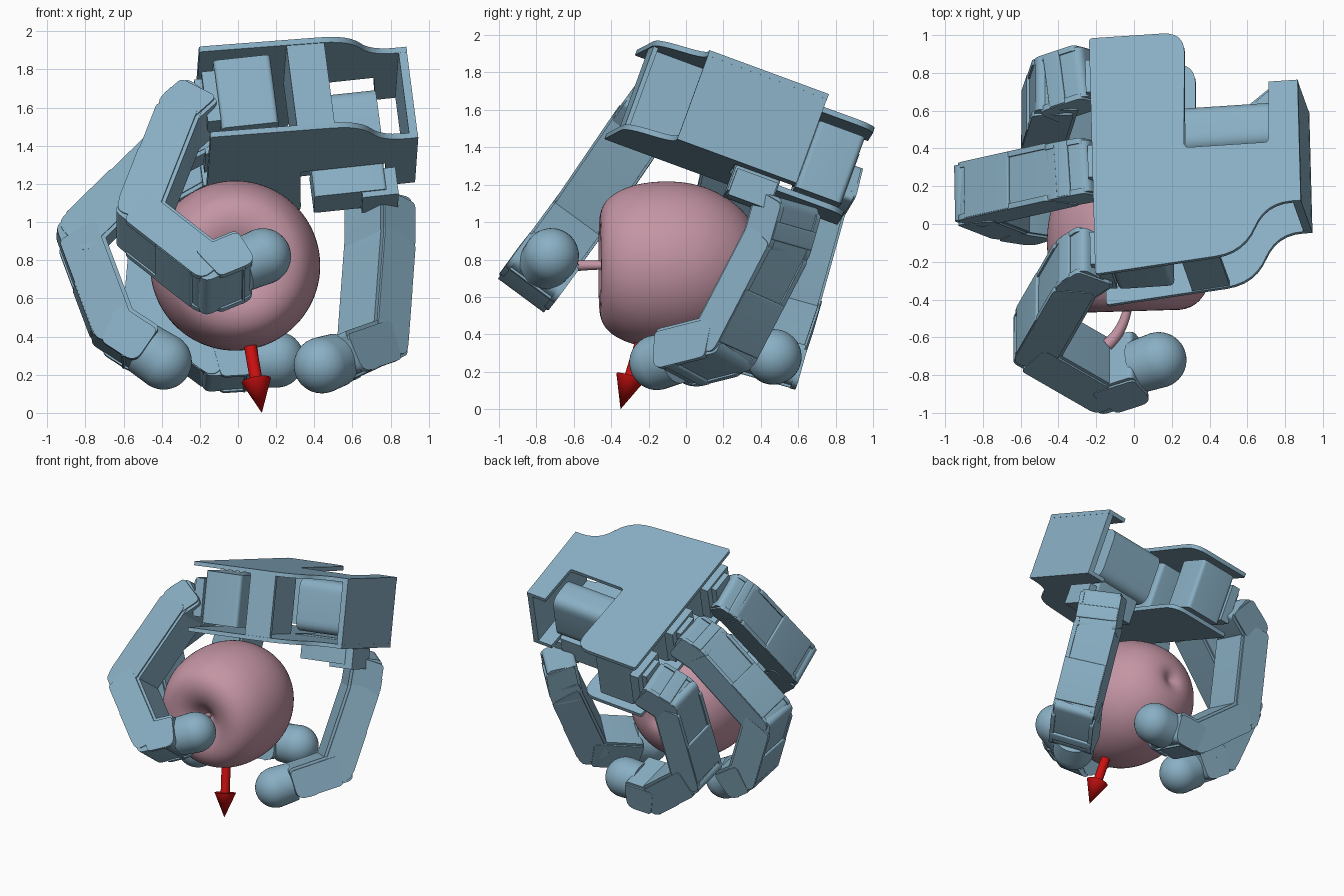
import bpy, bmesh, math
from mathutils import Vector, Matrix

if "Cube" in bpy.data.objects:
    bpy.data.objects.remove(bpy.data.objects["Cube"])


def material(name, rgb):
    m = bpy.data.materials.new(name)
    m.diffuse_color = (*rgb, 1)
    m.use_nodes = True
    m.node_tree.nodes["Principled BSDF"].inputs["Base Color"].default_value = m.diffuse_color
    return m


BLUE = material("hand_blue", (0.25, 0.43, 0.55))
PINK = material("apple_pink", (0.55, 0.30, 0.37))
RED = material("arrow_red", (0.6, 0.005, 0.005))


def finish(name, bm, mat, matrix, angle=35):
    bmesh.ops.recalc_face_normals(bm, faces=bm.faces)
    me = bpy.data.meshes.new(name)
    bm.to_mesh(me)
    bm.free()
    me.transform(matrix)
    me.materials.append(mat)
    ob = bpy.data.objects.new(name, me)
    bpy.context.collection.objects.link(ob)
    bpy.ops.object.select_all(action='DESELECT')
    ob.select_set(True)
    bpy.context.view_layer.objects.active = ob
    bpy.ops.object.shade_smooth_by_angle(angle=math.radians(angle))
    return ob


def rounded(corners, steps=6):
    """Outline from (x, y, radius) corners, each rounded by a small curve."""
    out = []
    for i, (x, y, r) in enumerate(corners):
        c = Vector((x, y))
        if r == 0:
            out.append(c)
            continue
        a = c + (Vector(corners[i - 1][:2]) - c).normalized() * r
        b = c + (Vector(corners[(i + 1) % len(corners)][:2]) - c).normalized() * r
        for k in range(steps + 1):
            t = k / steps
            out.append(a * (1 - t) ** 2 + c * 2 * t * (1 - t) + b * t * t)
    return out


def prism(name, corners, lo, hi, matrix):
    bm = bmesh.new()
    face = bm.faces.new([bm.verts.new((p.x, p.y, lo)) for p in rounded(corners)])
    ext = bmesh.ops.extrude_face_region(bm, geom=[face])
    vs = [v for v in ext["geom"] if isinstance(v, bmesh.types.BMVert)]
    bmesh.ops.translate(bm, verts=vs, vec=(0, 0, hi - lo))
    bm.faces.new([v for v in face.verts]) if not face.is_valid else None
    return finish(name, bm, BLUE, matrix)


def rect(x0, x1, y0, y1, r=0.0):
    return [(x0, y0, r), (x1, y0, r), (x1, y1, r), (x0, y1, r)]


def lathe(name, profile, origin, direction, mat, seg=40, angle=35):
    """Revolve (radius, height) points around a direction."""
    bm = bmesh.new()
    rings = []
    for r, h in profile:
        if r < 1e-5:
            rings.append([bm.verts.new((0, 0, h))])
        else:
            rings.append([bm.verts.new((r * math.cos(2 * math.pi * k / seg),
                                        r * math.sin(2 * math.pi * k / seg), h)) for k in range(seg)])
    for a, b in zip(rings, rings[1:]):
        for k in range(seg):
            j = (k + 1) % seg
            quad = [a[k % len(a)], a[j % len(a)], b[j % len(b)], b[k % len(b)]]
            bm.faces.new(list(dict.fromkeys(quad)))
    rot = Vector(direction).to_track_quat('Z', 'Y').to_matrix().to_4x4()
    return finish(name, bm, mat, Matrix.Translation(origin) @ rot, angle)


def frame(origin, x, y, z):
    m = Matrix((x, y, z)).transposed().to_4x4()
    m.translation = origin
    return m


# palm frame: local x = towards the thumb, y = across the fingers, z = out of the palm's back
U = Vector((-0.025, 0.937, -0.345)).normalized()
N = Vector((-0.122, 0.33, 0.94))
V = U.cross(N).normalized()
N = V.cross(U)
PALM = frame(Vector((-0.205, -0.265, 1.92)), V, U, N)

# palm: two L-shaped plates with a stepped front corner and a notch for the thumb motor
outline = [(0, 0, 0.02), (0.80, 0.07, 0.16), (0.91, 0.34, 0.15), (1.105, 0.34, 0), (1.105, 1.02, 0),
           (0.95, 1.02, 0), (0.94, 0.68, 0.02), (0.49, 0.68, 0.03), (0.51, 1.33, 0.12), (0, 1.33, 0.02)]
prism("palm_back_plate", outline, -0.03, 0.0, PALM)
prism("palm_inner_plate", outline, -0.51, -0.48, PALM)
prism("palm_end_wall", rect(1.06, 1.104, 0.341, 1.019), -0.509, -0.001, PALM)
prism("palm_divider", rect(0.46, 0.49, 0.06, 0.64), -0.48, -0.03, PALM)
prism("palm_front_panel", [(0.46, 0.046, 0), (0.66, 0.064, 0), (0.66, 0.09, 0), (0.46, 0.07, 0)],
      -0.48, -0.03, PALM)

# finger motors between the plates, each with a stepped mount at the palm edge
for i, u in enumerate((0.20, 0.69, 1.17)):
    prism(f"finger_motor_{i}", rect(0.07, 0.37, u - 0.13, u + 0.13, 0.03), -0.44, -0.06, PALM)
    prism(f"finger_motor_flange_{i}", rect(0.0, 0.07, u - 0.14, u + 0.14), -0.40, -0.12, PALM)
    prism(f"finger_motor_collar_{i}", rect(-0.04, 0.02, u - 0.09, u + 0.09), -0.36, -0.14, PALM)

# thumb motor: rounded body lying in the notch, and bracket below
prism("thumb_motor", rect(0.695, 0.95, -0.46, -0.07, 0.09), 0, 0.45,
      frame(PALM @ Vector((0.49, 0, 0)), U, N, V))
prism("thumb_bracket", rect(0.55, 0.93, 0.69, 0.94, 0.02), -0.65, -0.47, PALM)
prism("thumb_bracket_foot", rect(0.80, 0.99, 0.7, 0.93), -0.68, -0.53, PALM)


def link(name, p, q, axis, w, start=-0.09, end=0.06):
    """One finger link: narrow core plus two side cheeks and an outer cover."""
    d = q - p
    length = d.length
    d.normalize()
    a = (axis - d * axis.dot(d)).normalized()
    m = frame(p, d.cross(a), d, a)
    t, top = 0.118, length + end
    core = [(-t + 0.01, start, 0.05), (t, start, 0.03), (t, top, 0.03), (-t + 0.01, top, 0.06)]
    cheek = [(-t, 0.0, 0.03), (t - 0.02, -0.04, 0.04), (t - 0.02, top, 0.03), (-t, top, 0.07)]
    prism(name + "_core", core, -w + 0.012, w - 0.012, m)
    for s, lo in (("left", -w), ("right", w - 0.03)):
        prism(f"{name}_{s}_cheek", cheek, lo, lo + 0.03, m)
    prism(name + "_cover", rect(-t - 0.005, 0, length * 0.45, top - 0.08, 0.01), -w + 0.005, w - 0.005, m)


def finger(name, points, axis):
    pts = [Vector(p) for p in points]
    axis = Vector(axis)
    parts = ["base", "upper", "middle"]
    width = 0.152
    for part, p, q in zip(parts[5 - len(pts):], pts, pts[1:-1]):
        link(f"{name}_{part}", p, q, axis, width, start=-0.03 if p == pts[0] else -0.09)
        width += 0.004
    # last link: box then domed tip
    p, tip = pts[-2], pts[-1]
    d = (tip - p).normalized()
    link(name + "_end", p, tip, axis, width, end=-0.10)
    r = 0.148
    dome = [(0, -0.13), (r * 0.95, -0.13)] + [
        (r * math.cos(k * math.pi / 20), r * math.sin(k * math.pi / 20)) for k in range(10)] + [(0, r)]
    lathe(name + "_tip", dome, tip, d, BLUE)


# fingers: joint centres from the palm edge to the tip, and the hinge axis
finger("front_finger", [(-0.21, -0.18, 1.60), (-0.31, -0.245, 1.51), (-0.515, -0.60, 0.99),
                        (-0.15, -0.81, 0.705), (0.13, -0.72, 0.82)], (0, 0.81, -0.59))
finger("middle_finger", [(-0.22, 0.29, 1.44), (-0.38, 0.26, 1.36), (-0.83, 0.16, 0.92),
                         (-0.65, 0.09, 0.44), (-0.39, 0.05, 0.27)], (0, 0.98, -0.2))
finger("back_finger", [(-0.24, 0.78, 1.25), (-0.42, 0.72, 1.15), (-0.475, 0.55, 0.54),
                       (-0.10, 0.455, 0.26), (0.20, 0.47, 0.28)], (0, 0.96, -0.27))
finger("thumb", [(0.74, 0.54, 1.09), (0.74, 0.48, 0.88), (0.70, 0.20, 0.34),
                 (0.44, -0.155, 0.25)], (0.67, -0.67, 0.31))

# apple lying on its side, stem end to the front
apple_profile = [(0, 0.33), (0.03, 0.345), (0.08, 0.40), (0.15, 0.45), (0.25, 0.47), (0.34, 0.44),
                 (0.395, 0.37), (0.435, 0.27), (0.452, 0.13), (0.445, 0.0), (0.415, -0.12), (0.355, -0.23),
                 (0.28, -0.32), (0.18, -0.38), (0.09, -0.395), (0.04, -0.37), (0, -0.355)]
apple = lathe("apple", apple_profile, (-0.018, 0, 0.772), (0.03, -1, 0), PINK, 32, 180)
sub = apple.modifiers.new("smooth", 'SUBSURF')
sub.levels = sub.render_levels = 2

# apple stem: bent tapering tube
curve = bpy.data.curves.new("apple_stem", 'CURVE')
curve.dimensions = '3D'
curve.bevel_depth = 0.027
curve.use_fill_caps = True
sp = curve.splines.new('NURBS')
sp.points.add(3)
stem = [(-0.02, -0.3, 0.77, 0.8), (-0.02, -0.46, 0.77, 0.8), (-0.06, -0.57, 0.77, 1.0), (-0.14, -0.64, 0.765, 1.3)]
for pt, (x, y, z, r) in zip(sp.points, stem):
    pt.co = (x, y, z, 1)
    pt.radius = r
sp.use_endpoint_u = True
curve.materials.append(PINK)
bpy.context.collection.objects.link(bpy.data.objects.new("apple_stem", curve))

# red arrow pointing down from the apple
tail, head = Vector((0.03, -0.18, 0.55)), Vector((0.125, -0.35, 0.0))
n = (head - tail).length
lathe("arrow", [(0, 0), (0.033, 0), (0.033, n - 0.18), (0.078, n - 0.18), (0, n)],
      tail, head - tail, RED, 24)
